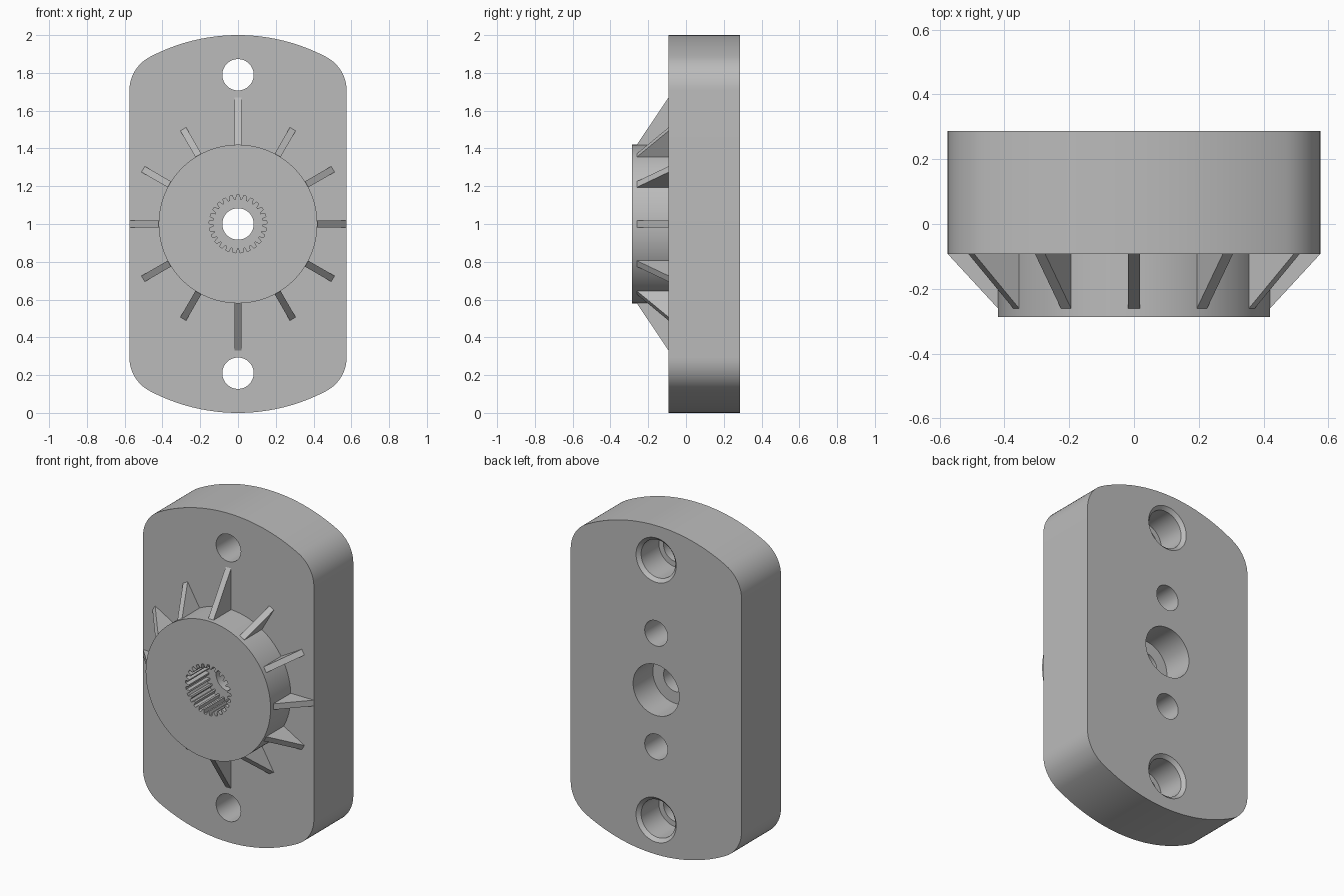
import bpy, bmesh
from math import sin, cos, pi, radians, atan2, sqrt
from mathutils import Matrix, Vector

cube = bpy.data.objects.get("Cube")
if cube:
    bpy.data.objects.remove(cube, do_unlink=True)

grey = bpy.data.materials.new("plain grey")
grey.use_nodes = True
colour = (0.5, 0.5, 0.5, 1)
grey.diffuse_color = colour
grey.node_tree.nodes["Principled BSDF"].inputs["Base Color"].default_value = colour

FRONT, BACK, NOSE = -0.092, 0.287, -0.287   # plate front, plate back, hub front
MID = 1.0                                   # height of the hub axis


def loft(name, rings):
    """Solid through a list of rings with equal point counts."""
    bm = bmesh.new()
    rows = [[bm.verts.new(p) for p in ring] for ring in rings]
    n = len(rows[0])
    for a, b in zip(rows, rows[1:]):
        for i in range(n):
            j = (i + 1) % n
            bm.faces.new((a[i], a[j], b[j], b[i]))
    bm.faces.new(rows[0])
    bm.faces.new(rows[-1])
    bmesh.ops.recalc_face_normals(bm, faces=bm.faces)
    mesh = bpy.data.meshes.new(name)
    bm.to_mesh(mesh)
    bm.free()
    mesh.materials.append(grey)
    obj = bpy.data.objects.new(name, mesh)
    bpy.context.collection.objects.link(obj)
    return obj


def prism(name, outline, y0, y1):
    return loft(name, [[(x, y, z) for x, z in outline] for y in (y0, y1)])


def lathe(name, profile, z, sides=64):
    """Turned solid about a y axis at height z; profile is (radius, y)."""
    turn = [2 * pi * i / sides for i in range(sides)]
    return loft(name, [[(r * cos(t), y, z + r * sin(t)) for t in turn]
                       for r, y in profile])


def cut(obj, cutters):
    for c in cutters:
        c.hide_render = True
        mod = obj.modifiers.new("cut", 'BOOLEAN')
        mod.operation, mod.solver, mod.object = 'DIFFERENCE', 'EXACT', c
    bpy.context.view_layer.update()
    graph = bpy.context.evaluated_depsgraph_get()
    mesh = bpy.data.meshes.new_from_object(obj.evaluated_get(graph))
    obj.modifiers.clear()
    obj.data = mesh
    for c in cutters:
        bpy.data.objects.remove(c, do_unlink=True)


# Plate: straight sides, unit-radius ends, rounded corners
HALF, FILLET = 0.575, 0.2
cx = HALF - FILLET
cz = sqrt((1 - FILLET) ** 2 - cx ** 2)
lean = atan2(cz, cx)
quarter = [(cx + FILLET * cos(lean * i / 10), cz + FILLET * sin(lean * i / 10))
           for i in range(11)]
quarter += [(cos(t), sin(t)) for t in
            (lean + (pi / 2 - lean) * i / 12 for i in range(1, 13))]
top = quarter + [(-x, z) for x, z in reversed(quarter[:-1])]
outline = [(x, MID + z) for x, z in top] + [(-x, MID - z) for x, z in top]
plate = prism("mounting_plate", outline, FRONT, BACK)

# Plate holes: stepped centre, chamfered stepped mounts, blind pins
HOLE, STEP, OUT = 0.083, 0.097, 0.05
cutters = [lathe("centre_cutter", [(HOLE, FRONT - OUT), (HOLE, STEP),
                                   (0.155, STEP), (0.155, BACK + OUT)], MID)]
for s in (-1, 1):
    cutters.append(lathe("mount_cutter", [
        (HOLE, FRONT - OUT), (HOLE, STEP), (0.115, STEP), (0.115, BACK - 0.02),
        (0.135, BACK), (0.135, BACK + OUT)], MID + s * 0.79))
    cutters.append(lathe("pin_cutter", [(0.077, BACK - 0.3), (0.077, BACK + OUT)],
                         MID + s * 0.345))
cut(plate, cutters)

# Hub with a toothed socket
hub = lathe("hub", [(0.42, NOSE), (0.42, FRONT)], MID, 96)
TEETH = 25
socket = []
for i in range(TEETH):
    for offset, r in ((-0.36, 0.13), (-0.2, 0.153), (0.2, 0.153), (0.36, 0.13)):
        t = pi / 2 + 2 * pi * (i + offset) / TEETH
        socket.append((r * cos(t), MID + r * sin(t)))
cut(hub, [prism("socket_cutter", socket, NOSE - OUT, FRONT + OUT)])

# Twelve sloping ribs, the upright pair longer
for i in range(12):
    reach = 0.67 if i in (3, 9) else HALF if i in (0, 6) else 0.58
    profile = [(0.4, FRONT), (0.4, -0.26), (0.42, -0.26), (reach, FRONT)]
    place = Matrix.Translation((0, 0, MID)) @ Matrix.Rotation(-radians(30 * i), 4, 'Y')
    loft(f"rib_{i + 1}", [[place @ Vector((r, y, w)) for r, y in profile]
                          for w in (-0.018, 0.018)])

# Smooth the round walls, keep edges sharp
bpy.ops.object.select_all(action='DESELECT')
for obj in (plate, hub):
    obj.select_set(True)
bpy.context.view_layer.objects.active = plate
bpy.ops.object.shade_smooth_by_angle(angle=radians(30))
